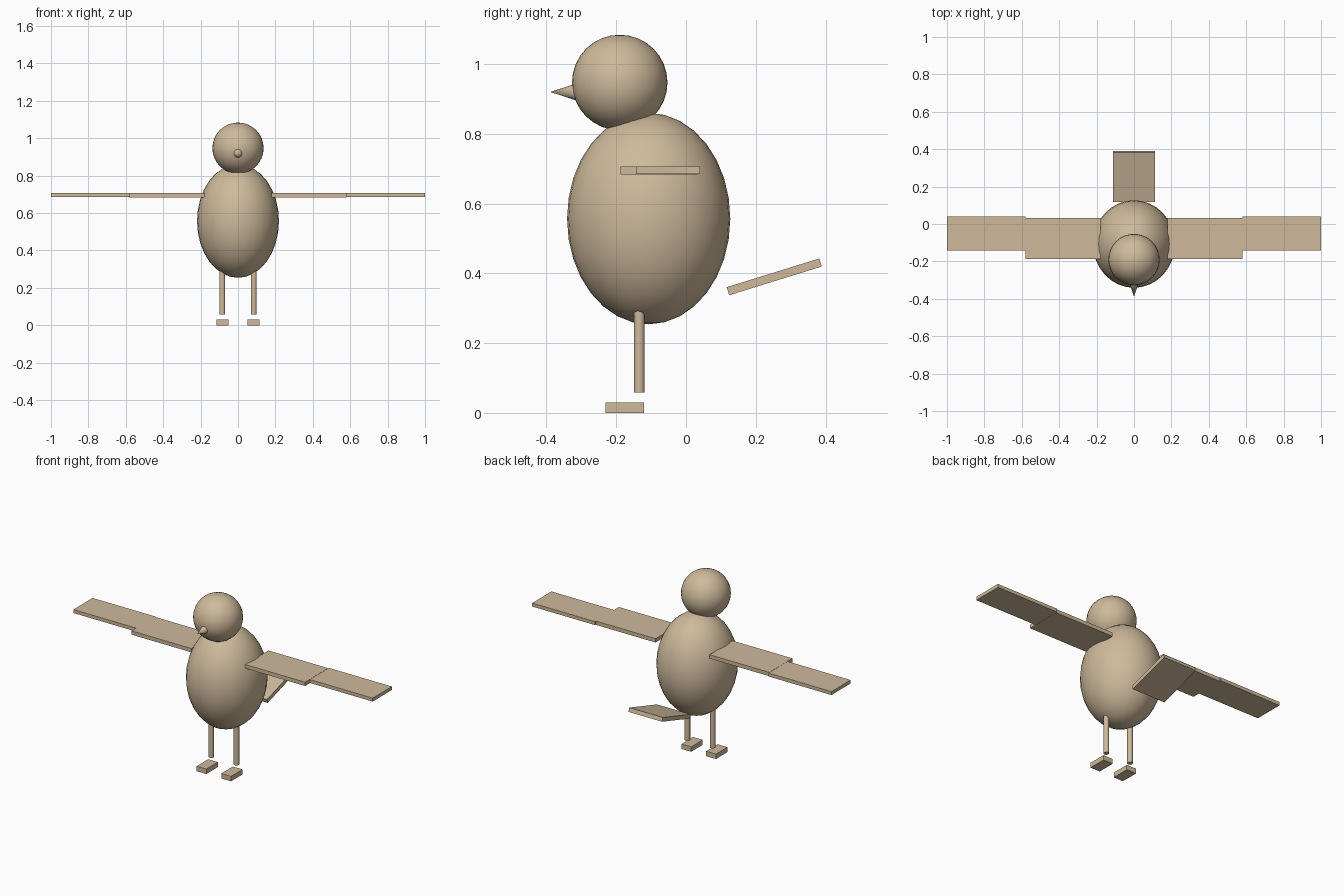
import bpy, math

if "Cube" in bpy.data.objects:
    bpy.data.objects.remove(bpy.data.objects["Cube"])

tan = bpy.data.materials.new("warm tan")
tan.diffuse_color = (0.62, 0.49, 0.33, 1)
tan.use_nodes = True
tan.node_tree.nodes["Principled BSDF"].inputs["Base Color"].default_value = tan.diffuse_color


def finish(name, smooth=False):
    ob = bpy.context.object
    ob.name = name
    ob.data.materials.append(tan)
    bpy.ops.object.transform_apply(location=False, rotation=False, scale=True)
    if smooth:
        bpy.ops.object.shade_smooth_by_angle(angle=math.radians(40))
    return ob


def ball(name, loc, radii):
    bpy.ops.mesh.primitive_uv_sphere_add(segments=32, ring_count=16, location=loc)
    bpy.context.object.scale = radii
    return finish(name, True)


def box(name, lo, hi):
    loc = [(a + b) / 2 for a, b in zip(lo, hi)]
    bpy.ops.mesh.primitive_cube_add(size=1, location=loc)
    bpy.context.object.scale = [b - a for a, b in zip(lo, hi)]
    return finish(name)


# Body and head
ball("body", (0, -0.107, 0.557), (0.219, 0.234, 0.303))
ball("head", (0, -0.19, 0.947), (0.137, 0.137, 0.137))

# Beak: cone pointing forward
bpy.ops.mesh.primitive_cone_add(vertices=16, radius1=0.026, radius2=0, depth=0.08,
                                location=(0, -0.349, 0.92),
                                rotation=(math.pi / 2, 0, 0))
finish("beak", True)

# Tail: flat slab rising to the rear
tail = box("tail", (-0.112, 0.114, 0.378), (0.112, 0.392, 0.402))
tail.rotation_euler.x = math.radians(17.2)

# Paired wings, legs and feet
for side, s in (("left", -1), ("right", 1)):
    def pair_box(name, x0, x1, y0, y1, z0, z1):
        xs = sorted((s * x0, s * x1))
        box(f"{side}_{name}", (xs[0], y0, z0), (xs[1], y1, z1))

    pair_box("inner_wing", 0.18, 0.58, -0.188, 0.033, 0.684, 0.707)
    pair_box("outer_wing", 0.58, 1.0, -0.143, 0.04, 0.685, 0.706)
    pair_box("foot", 0.05, 0.115, -0.231, -0.121, 0.0, 0.03)
    bpy.ops.mesh.primitive_cylinder_add(vertices=16, radius=0.0155, depth=0.26,
                                        location=(s * 0.084, -0.134, 0.188))
    finish(f"{side}_leg", True)
